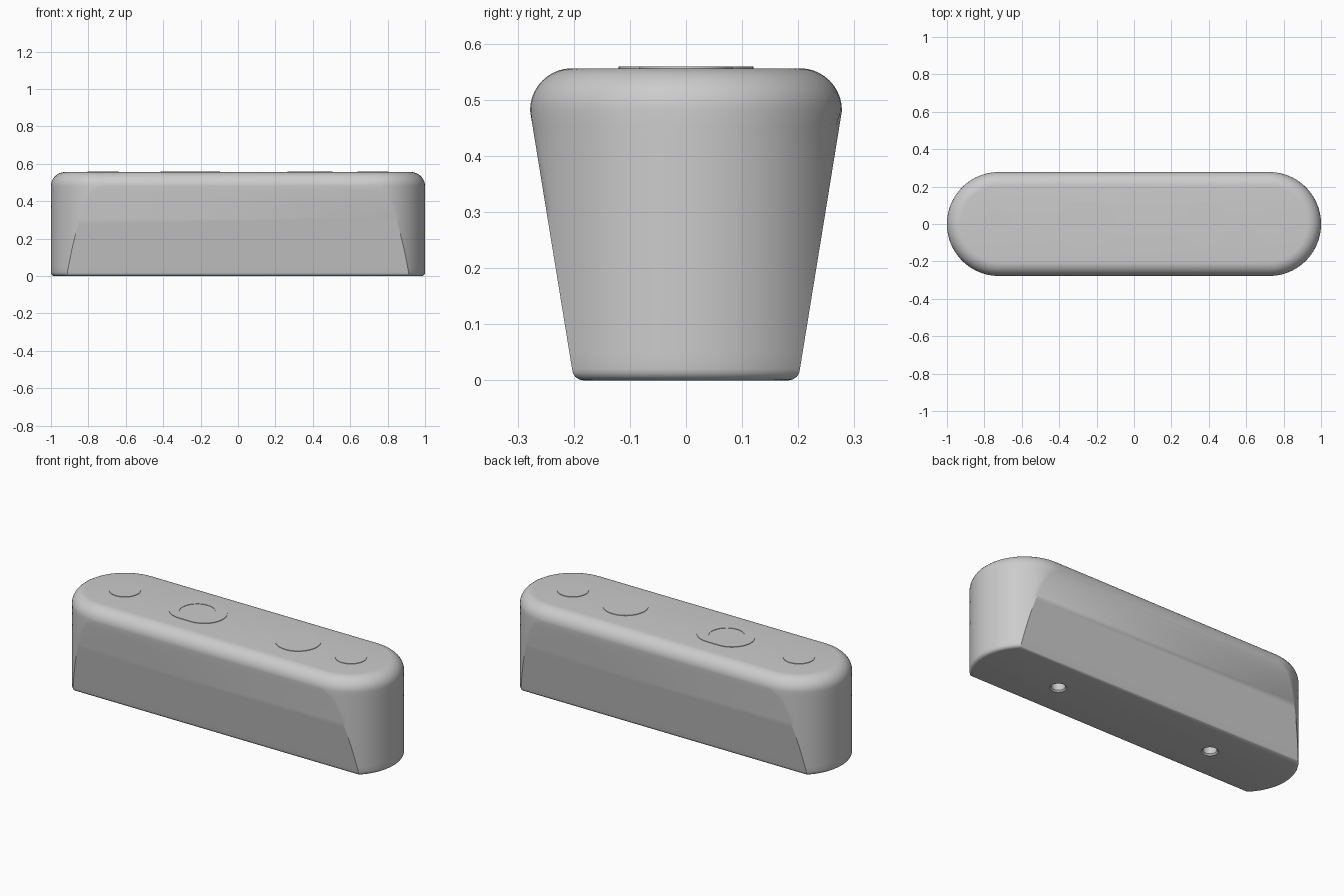
import bpy, bmesh, math

old = bpy.data.objects.get("Cube")
if old:
    bpy.data.objects.remove(old, do_unlink=True)

R = 0.278          # end radius
CX = 1 - R         # centre of the round ends
TOP = 0.556
FT, FB = 0.075, 0.02   # top and bottom edge fillets
ARC = 28

grey = bpy.data.materials.new("light grey")
grey.use_nodes = True
colour = (0.6, 0.6, 0.6, 1)
grey.diffuse_color = colour
grey.node_tree.nodes["Principled BSDF"].inputs["Base Color"].default_value = colour


def slot(cx, r, w, n=ARC):
    """Outline with two arcs of radius r at +-cx, cut off at y = +-w."""
    a = math.asin(min(1, w / r))
    half = [(cx + r * math.cos(t), r * math.sin(t))
            for t in (-a + 2 * a * i / n for i in range(n + 1))]
    return half + [(-x, -y) for x, y in half]


def loft(name, layers, x=0.0):
    """Skin a stack of (outline, z) layers and cap both ends."""
    bm = bmesh.new()
    rings = [[bm.verts.new((px + x, py, z)) for px, py in pts] for pts, z in layers]
    for lo, hi in zip(rings, rings[1:]):
        n = len(lo)
        for i in range(n):
            j = (i + 1) % n
            bm.faces.new((lo[i], lo[j], hi[j], hi[i]))
    bm.faces.new(rings[0][::-1])
    bm.faces.new(rings[-1])
    bmesh.ops.remove_doubles(bm, verts=bm.verts, dist=1e-5)
    bmesh.ops.recalc_face_normals(bm, faces=bm.faces)
    mesh = bpy.data.meshes.new(name)
    bm.to_mesh(mesh)
    bm.free()
    mesh.materials.append(grey)
    obj = bpy.data.objects.new(name, mesh)
    bpy.context.collection.objects.link(obj)
    return obj


def disc(name, x, stack, stretch=0.0):
    """Round or slot-shaped solid from (radius, z) pairs."""
    return loft(name, [(slot(stretch, r, r, 24), z) for r, z in stack], x)


def cut(obj, cutter):
    mod = obj.modifiers.new("cut", 'BOOLEAN')
    mod.operation = 'DIFFERENCE'
    mod.solver = 'EXACT'
    mod.object = cutter
    bpy.context.view_layer.objects.active = obj
    bpy.ops.object.modifier_apply(modifier=mod.name)
    bpy.data.objects.remove(cutter, do_unlink=True)


def smooth(obj):
    bpy.ops.object.select_all(action='DESELECT')
    obj.select_set(True)
    bpy.context.view_layer.objects.active = obj
    bpy.ops.object.shade_smooth_by_angle(angle=math.radians(30))


# Body: round ends, leaning flat sides, filleted top and bottom edges
W0 = 0.203
Z1 = TOP - FT
layers = []
for i in range(5):
    t = math.pi / 2 * i / 4
    d = FB * (1 - math.sin(t))
    layers.append((slot(CX, R - d, W0 - d), FB * (1 - math.cos(t))))
for i in range(1, 17):
    t = i / 16
    layers.append((slot(CX, R, W0 + (R - W0) * t), FB + (Z1 - FB) * t))
for i in range(1, 11):
    t = math.pi / 2 * i / 10
    r = R - FT * (1 - math.cos(t))
    layers.append((slot(CX, r, r), Z1 + FT * math.sin(t)))
body = loft("body", layers)

# Screw holes with eased rims in the underside
for x in (-0.5, 0.5):
    cut(body, disc("hole_cutter", x, [(0.044, -0.01), (0.044, 0), (0.036, 0.008), (0.036, 0.15)]))
smooth(body)

# Thin raised pads on top
PAD = [(1, TOP - 0.01), (1, TOP + 0.003)]


def pad(name, x, r, stretch=0.0):
    return disc(name, x, [(r * k, z) for k, z in PAD], stretch)


for name, x, r in (("left_end_pad", CX, 0.083), ("right_end_pad", -CX, 0.083),
                   ("large_pad", 0.385, 0.12)):
    smooth(pad(name, x, r))

# Slot-shaped pad with a shallow round dish
slot_pad = pad("slot_pad", -0.255, 0.12, 0.04)
cut(slot_pad, disc("dish_cutter", -0.26, [(0.095, TOP + 0.0005), (0.095, TOP + 0.05)]))
smooth(slot_pad)
